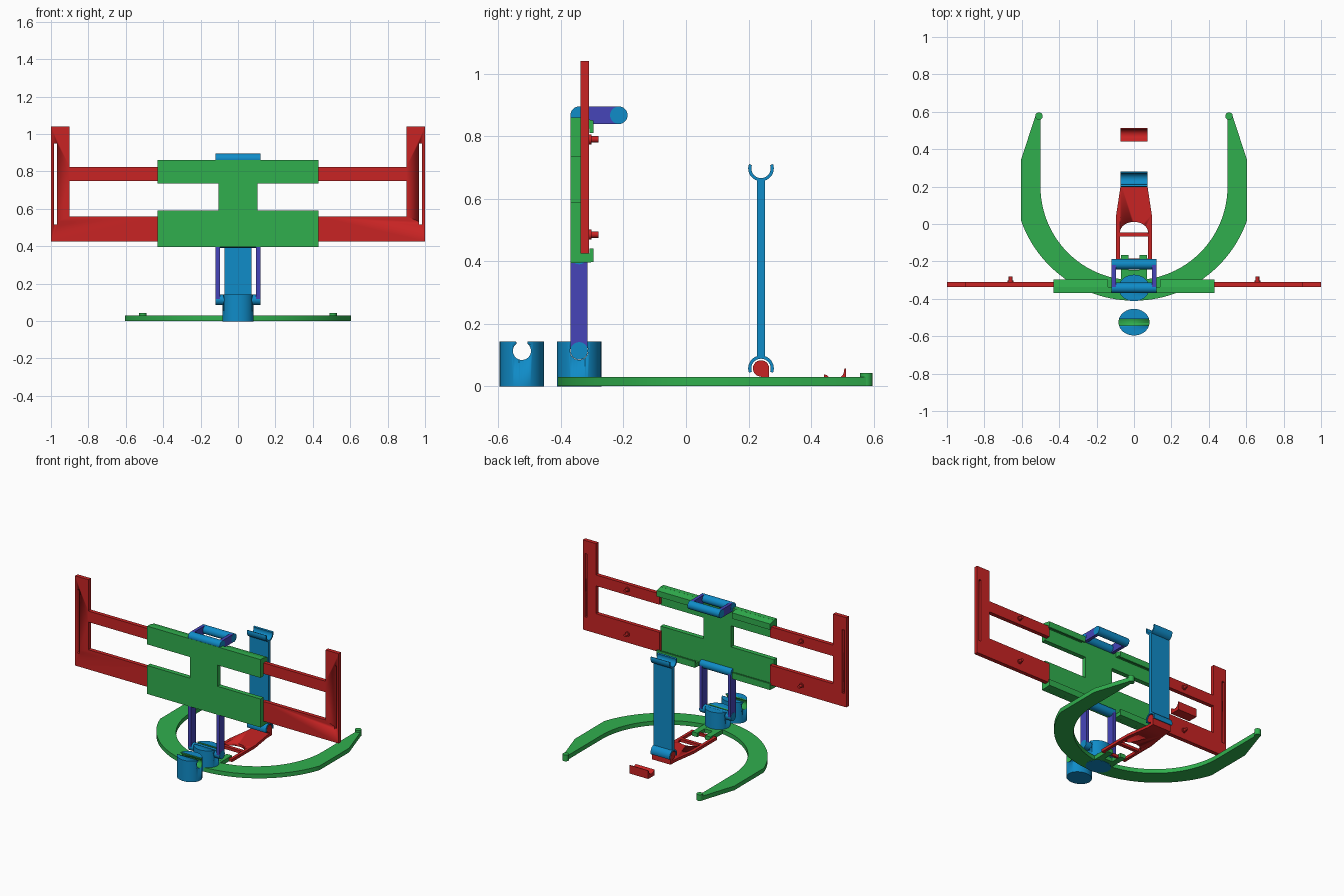
import bpy, bmesh, math
from mathutils import Vector

if "Cube" in bpy.data.objects:
    bpy.data.objects.remove(bpy.data.objects["Cube"])


def material(name, rgb):
    m = bpy.data.materials.new(name)
    m.diffuse_color = (*rgb, 1)
    m.use_nodes = True
    m.node_tree.nodes["Principled BSDF"].inputs["Base Color"].default_value = m.diffuse_color
    return m


GREEN = material("green", (0.030, 0.43, 0.076))
RED = material("red", (0.578, 0.017, 0.017))
BLUE = material("blue", (0.005, 0.262, 0.578))
PURPLE = material("purple", (0.061, 0.058, 0.485))


def prism(name, pts, axis, lo, hi, mat):
    """Extrude a 2D outline along an axis (x: y,z / y: x,z / z: x,y)."""
    place = {"x": lambda a, b, t: (t, a, b),
             "y": lambda a, b, t: (a, t, b),
             "z": lambda a, b, t: (a, b, t)}[axis]
    bm = bmesh.new()
    face = bm.faces.new([bm.verts.new(place(a, b, lo)) for a, b in pts])
    new = bmesh.ops.extrude_face_region(bm, geom=[face])["geom"]
    shift = Vector(place(0, 0, hi - lo))
    bmesh.ops.translate(bm, vec=shift, verts=[v for v in new if isinstance(v, bmesh.types.BMVert)])
    bmesh.ops.recalc_face_normals(bm, faces=bm.faces)
    mesh = bpy.data.meshes.new(name)
    bm.to_mesh(mesh)
    bm.free()
    mesh.materials.append(mat)
    ob = bpy.data.objects.new(name, mesh)
    bpy.context.collection.objects.link(ob)
    bpy.ops.object.select_all(action="DESELECT")
    ob.select_set(True)
    bpy.context.view_layer.objects.active = ob
    bpy.ops.object.shade_smooth_by_angle(angle=math.radians(30))
    return ob


def box(name, x, y, z, mat):
    return prism(name, rect(*x, *y), "z", *z, mat)


def rect(a0, a1, b0, b1):
    return [(a0, b0), (a1, b0), (a1, b1), (a0, b1)]


def arc(ca, cb, r, start, end, n=24, rb=None):
    rb = rb or r
    return [(ca + r * math.cos(math.radians(start + (end - start) * i / n)),
             cb + rb * math.sin(math.radians(start + (end - start) * i / n)))
            for i in range(n + 1)]


def circle(ca, cb, r, n=32, rb=None):
    return arc(ca, cb, r, 0, 360, n, rb)[:-1]


def cut(ob, cutter):
    cutter.hide_render = True
    cutter.hide_set(True)
    mod = ob.modifiers.new("cut", "BOOLEAN")
    mod.operation = "DIFFERENCE"
    mod.solver = "EXACT"
    mod.material_mode = "TRANSFER"
    mod.object = cutter


# Sliding side frames with a slot and two pegs each
for s, side in ((-1, "left"), (1, "right")):
    outline = [(1, 0.425), (1, 1.04), (0.9, 1.04), (0.9, 0.825), (0.42, 0.825), (0.42, 0.75),
               (0.9, 0.75), (0.9, 0.56), (0.42, 0.56), (0.42, 0.425)]
    frame = prism(side + "_frame", [(s * x, z) for x, z in outline], "y", -0.337, -0.31, RED)
    slot = sorted((s * 0.985, s * 0.967))
    cut(frame, box(side + "_slot_cutter", slot, (-0.4, -0.25), (0.515, 0.95), RED))
    for z in (0.485, 0.79):
        prism(side + "_peg", circle(s * 0.66, z, 0.01, 16), "y", -0.312, -0.28, RED)
        prism(side + "_peg_foot", circle(s * 0.66, z, 0.016, 16), "y", -0.312, -0.303, RED)

# Central holder plate: two wide bands joined by a column
plate = [(0.43, 0.395), (0.43, 0.59), (0.105, 0.59), (0.105, 0.735), (0.43, 0.735), (0.43, 0.86)]
prism("holder_plate", plate + [(-x, z) for x, z in reversed(plate)], "y", -0.37, -0.338, GREEN)
# Hooked rails that hold the frames, open at the hinges
for s in (-1, 1):
    x = sorted((s * 0.14, s * 0.43))
    prism("top_rail", [(-0.34, 0.825), (-0.308, 0.825), (-0.308, 0.81), (-0.296, 0.81),
                       (-0.296, 0.85), (-0.34, 0.86)], "x", *x, GREEN)
    prism("bottom_rail", [(-0.34, 0.395), (-0.296, 0.397), (-0.296, 0.44), (-0.308, 0.44),
                          (-0.308, 0.424), (-0.34, 0.424)], "x", *x, GREEN)


# Hinged links: two cross rods and two side arms
def link(name, a, b):
    r = 0.028
    for y, z in (a, b):
        prism(name + "_rod", circle(y, z, r), "x", -0.12, 0.12, BLUE)
    turn = math.degrees(math.atan2(b[1] - a[1], b[0] - a[0]))
    outline = arc(*a, r - 0.0005, turn + 90, turn + 270, 16) + arc(*b, r - 0.0005, turn - 90, turn + 90, 16)
    for x in ((-0.119, -0.097), (0.097, 0.119)):
        prism(name + "_arm", outline, "x", *x, PURPLE)


link("handle", (-0.342, 0.867), (-0.215, 0.867))
link("leg", (-0.342, 0.113), (-0.342, 0.418))

# Oval sockets with a green snap-in groove
for y in (-0.342, -0.525):
    socket = prism("socket", circle(0, y, 0.083, 48, 0.071), "z", -0.001, 0.143, BLUE)
    groove = arc(y, 0.113, 0.029, 128, 412, 32) + [(y + 0.022, 0.2), (y - 0.022, 0.2)]
    cut(socket, prism("groove_cutter", groove, "x", -0.2, 0.2, GREEN))

# Horseshoe base
a = math.degrees(math.asin(0.21 / 0.64))
outer = [(-0.525, 0.585), (-0.605, 0.34)] + arc(0, 0.23, 0.64, 180 + a, 360 - a, 48) \
    + [(0.605, 0.34), (0.525, 0.585)]
inner = [(0.5, 0.57)] + arc(0, 0.2, 0.5, 0, -180, 48) + [(-0.5, 0.57)]
prism("horseshoe_base", outer + inner, "z", 0, 0.029, GREEN)
for s in (-1, 1):
    prism("base_tip", circle(s * 0.508, 0.577, 0.02), "z", 0, 0.042, GREEN)
    box("base_hook", sorted((s * 0.03, s * 0.07)), (-0.27, -0.165), (0.001, 0.029), GREEN)
box("base_tab", (-0.07, 0.07), (-0.31, -0.245), (0.001, 0.028), GREEN)

# Flat tongue with an arched window and open fork
half = [(0.095, -0.2), (0.095, 0.05), (0.07, 0.215), (0.07, 0.25)]
tongue = prism("tongue", half + [(-x, y) for x, y in reversed(half)], "z", 0.003, 0.022, RED)
cut(tongue, prism("window_cutter", arc(0, -0.045, 0.075, 0, 180, 24, 0.056), "z", -0.1, 0.1, RED))
cut(tongue, box("fork_cutter", (-0.075, 0.075), (-0.185, -0.068), (-0.1, 0.1), RED))
# Hinge barrel at the end of the tongue
prism("tongue_barrel", arc(0.24, 0.057, 0.026, 0, 270, 24) + [(0.24, 0.003), (0.266, 0.003)],
      "x", -0.07, 0.07, RED)

# Upright strut with a clip at each end
prism("strut", rect(0.227, 0.252, 0.093, 0.663), "x", -0.072, 0.072, BLUE)
prism("top_clip", arc(0.24, 0.697, 0.041, 160, 380) + arc(0.24, 0.697, 0.031, 380, 160),
      "x", -0.072, 0.072, BLUE)
prism("bottom_clip", arc(0.24, 0.057, 0.041, -20, 200) + arc(0.24, 0.057, 0.031, 200, -20),
      "x", -0.072, 0.072, BLUE)

# Loose cradle with a curved channel
prism("cradle", [(0.442, 0), (0.512, 0), (0.512, 0.057), (0.507, 0.057)]
      + arc(0.476, 0.052, 0.03, 0, -145, 16) + [(0.442, 0.038)], "x", -0.072, 0.072, RED)
